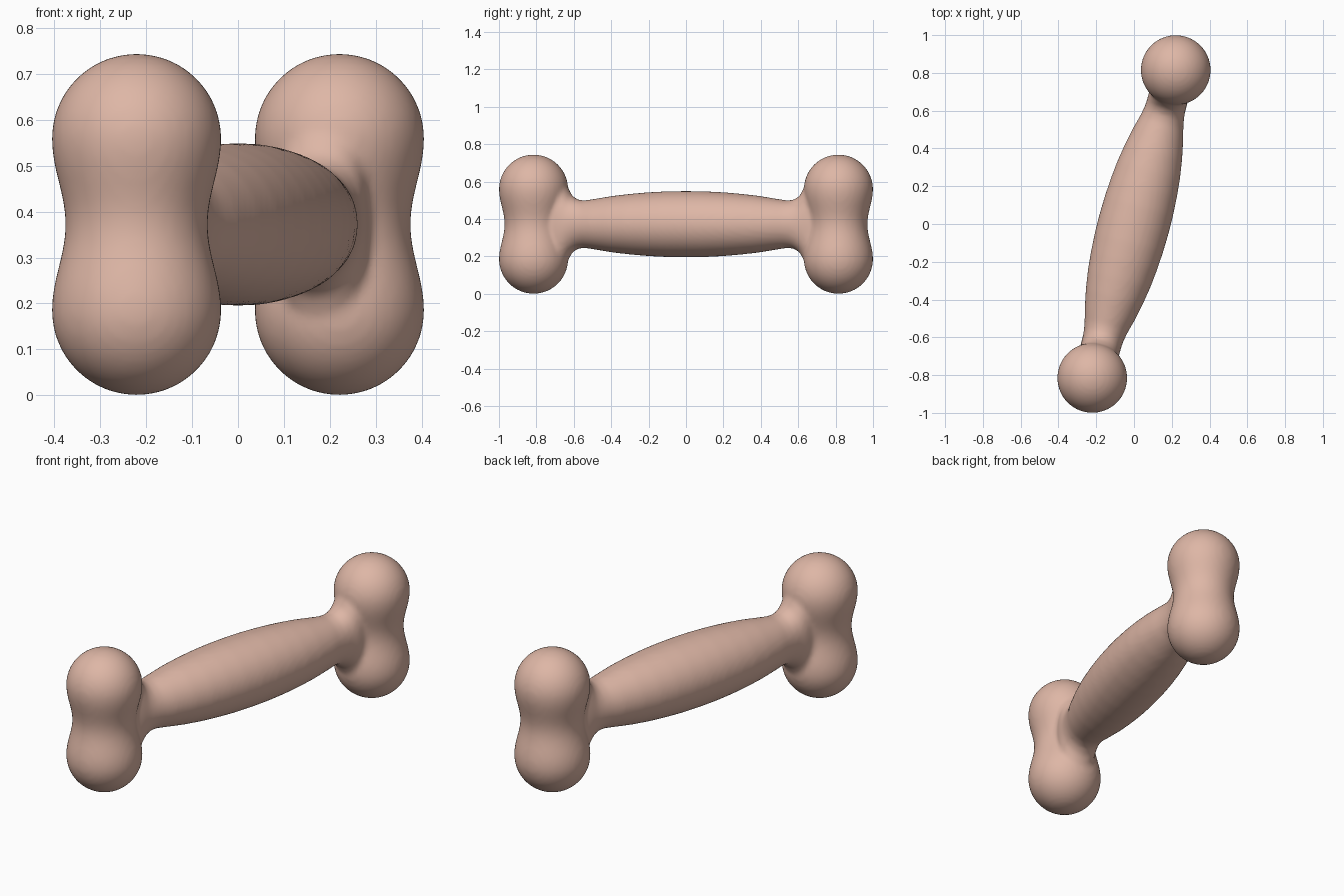
import bpy, bmesh
from math import sin, cos, pi, sqrt, atan2
from mathutils import Vector

if "Cube" in bpy.data.objects:
    bpy.data.objects.remove(bpy.data.objects["Cube"])

SIDES = 48
MID = 0.372            # height of the bone's centre line
R, GAP = 0.185, 0.187  # knob radius, knob offset from the centre line
WAIST = 0.155          # radius between the two knobs of one end
END = Vector((0.221, 0.815, 0))
ALONG = END.normalized()
ACROSS = Vector((ALONG.y, -ALONG.x, 0))
UP = Vector((0, 0, 1))

bm = bmesh.new()


def loft(rings):
    """Skin rings given as (centre, first radius vector, second radius vector)."""
    loops = []
    for c, u, v in rings:
        angles = [2 * pi * i / SIDES for i in range(SIDES)]
        loops.append([bm.verts.new(c + u * cos(a) + v * sin(a)) for a in angles])
    for a, b in zip(loops, loops[1:]):
        for i in range(SIDES):
            j = (i + 1) % SIDES
            bm.faces.new((a[i], a[j], b[j], b[i]))
    bm.faces.new(loops[0][::-1])
    bm.faces.new(loops[-1])


# knobbed ends: two round knobs blended through a soft waist
half = [(GAP * t / 8, (R + WAIST) / 2 - (R - WAIST) / 2 * cos(pi * t / 8)) for t in range(9)]
half += [(GAP + R * sin(a * pi / 32), R * cos(a * pi / 32)) for a in range(1, 16)]
half.append((GAP + R * 0.9995, 0.006))
profile = [(-d, r) for d, r in half[:0:-1]] + half
for side in (-1, 1):
    loft([(END * side + UP * (MID + d), Vector((r, 0, 0)), Vector((0, r, 0)))
          for d, r in profile])

# shaft: swollen in the middle, flaring upward and downward into the ends
# (distance from middle, half width, half height)
stations = [(0, .19, .177), (.1, .188, .176), (.2, .182, .171), (.3, .172, .163),
            (.4, .156, .152), (.5, .135, .136), (.56, .119, .127), (.6, .111, .131),
            (.636, .106, .155), (.66, .106, .2), (.685, .106, .25), (.74, .1, .28),
            (.82, .08, .24)]
full = [(-s, w, h) for s, w, h in stations[:0:-1]] + stations
loft([(ALONG * s + UP * MID, ACROSS * w, UP * h) for s, w, h in full])

bmesh.ops.recalc_face_normals(bm, faces=bm.faces)
mesh = bpy.data.meshes.new("bone")
bm.to_mesh(mesh)
bm.free()
bone = bpy.data.objects.new("bone", mesh)
bpy.context.collection.objects.link(bone)

# fuse the parts into one skin and soften the joints
fuse = bone.modifiers.new("fuse", 'REMESH')
fuse.mode = 'VOXEL'
fuse.voxel_size = 0.012
fuse.use_smooth_shade = True
soften = bone.modifiers.new("soften", 'SMOOTH')
soften.factor = 0.5
soften.iterations = 6

# material
clay = bpy.data.materials.new("pinkish beige")
clay.use_nodes = True
colour = (0.73, 0.47, 0.38, 1)
clay.diffuse_color = colour
clay.node_tree.nodes["Principled BSDF"].inputs["Base Color"].default_value = colour
mesh.materials.append(clay)
mesh.polygons.foreach_set("use_smooth", [True] * len(mesh.polygons))
